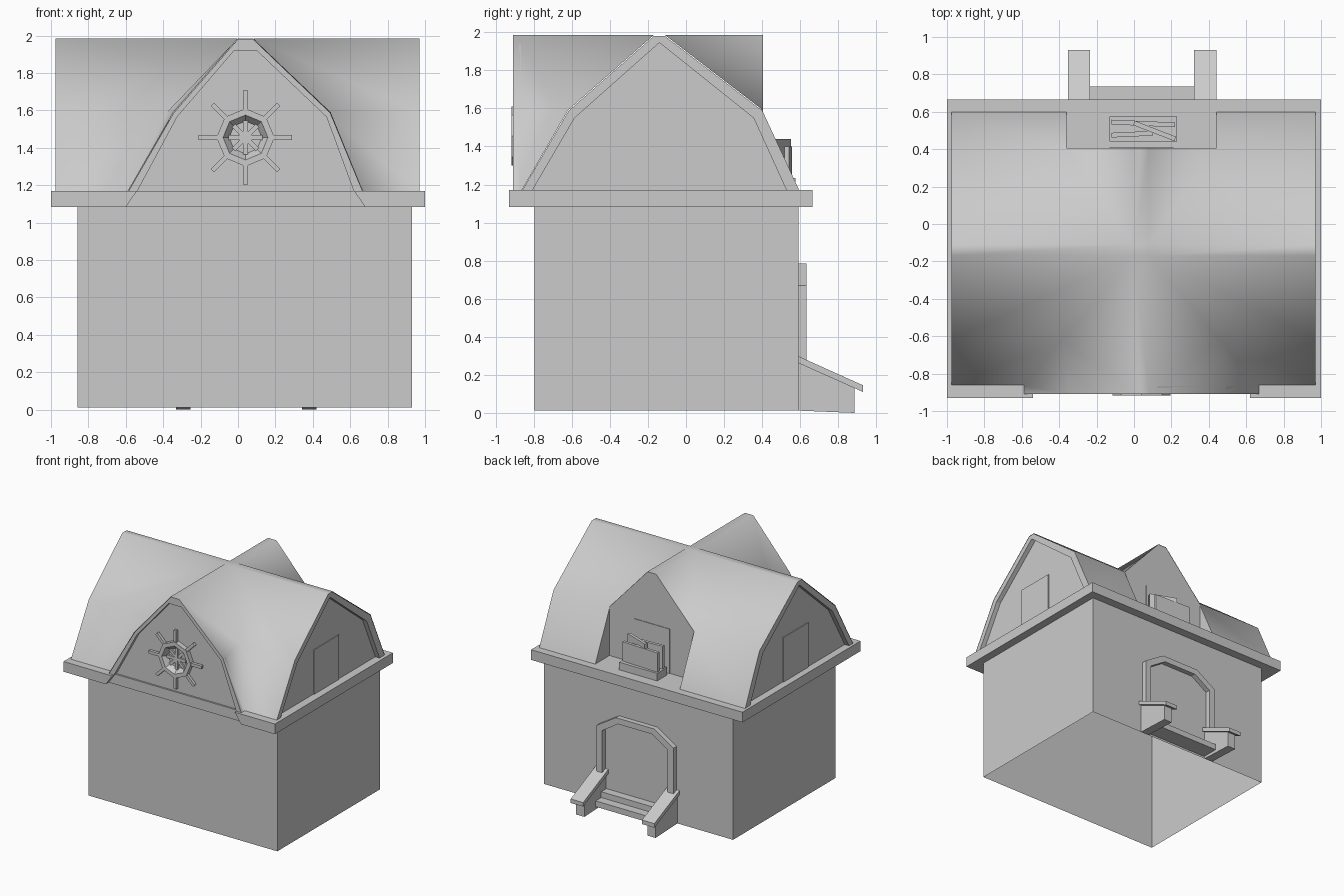
import bpy, math
from math import sin, cos, pi, radians

if "Cube" in bpy.data.objects:
    bpy.data.objects.remove(bpy.data.objects["Cube"], do_unlink=True)

grey = bpy.data.materials.new("light grey")
grey.use_nodes = True
grey.diffuse_color = (0.6, 0.6, 0.6, 1)
grey.node_tree.nodes["Principled BSDF"].inputs["Base Color"].default_value = (0.6, 0.6, 0.6, 1)


def mesh_object(name, verts, faces, smooth=False):
    mesh = bpy.data.meshes.new(name)
    mesh.from_pydata(verts, [], faces)
    mesh.materials.append(grey)
    obj = bpy.data.objects.new(name, mesh)
    bpy.context.collection.objects.link(obj)
    bpy.ops.object.select_all(action='DESELECT')
    obj.select_set(True)
    bpy.context.view_layer.objects.active = obj
    bpy.ops.object.mode_set(mode='EDIT')
    bpy.ops.mesh.select_all(action='SELECT')
    bpy.ops.mesh.remove_doubles(threshold=0.0005)
    bpy.ops.mesh.normals_make_consistent(inside=False)
    bpy.ops.object.mode_set(mode='OBJECT')
    if smooth:
        bpy.ops.object.shade_smooth_by_angle(angle=radians(85))
    return obj


def prism(name, axis, points, lo, hi, caps=True):
    """Extrude a closed outline along one axis from lo to hi."""
    place = {"x": lambda p, d: (d, p[0], p[1]),
             "y": lambda p, d: (p[0], d, p[1]),
             "z": lambda p, d: (p[0], p[1], d)}[axis]
    n = len(points)
    verts = [place(p, d) for d in (lo, hi) for p in points]
    faces = [[i, (i + 1) % n, (i + 1) % n + n, i + n] for i in range(n)]
    if caps:
        faces += [list(range(n))[::-1], list(range(n, 2 * n))]
    return mesh_object(name, verts, faces)


def box(name, x0, x1, y0, y1, z0, z1, caps=True):
    return prism(name, "z", [(x0, y0), (x1, y0), (x1, y1), (x0, y1)], z0, z1, caps)


def board(name, axis, start, end, width, lo, hi):
    """Straight bar between two points of a plane, extruded along the axis."""
    dx, dy = end[0] - start[0], end[1] - start[1]
    k = width / 2 / math.hypot(dx, dy)
    ox, oy = -dy * k, dx * k
    return prism(name, axis, [(start[0] + ox, start[1] + oy), (end[0] + ox, end[1] + oy),
                              (end[0] - ox, end[1] - oy), (start[0] - ox, start[1] - oy)], lo, hi)


# Open-bottomed walls and eave slab, with the front edge notched for the gable
box("walls", -0.858, 0.93, -0.797, 0.59, 0.012, 1.085, caps=False)
box("eave_slab", -1, 1, -0.89, 0.665, 1.083, 1.17)
prism("eave_front_right", "y", [(-1, 1.083), (-0.6, 1.083), (-0.54, 1.17), (-1, 1.17)], -0.93, -0.89)
prism("eave_front_left", "y", [(1, 1.083), (0.68, 1.083), (0.62, 1.17), (1, 1.17)], -0.93, -0.89)

# Roof skin: main and cross gambrels sharing valleys (levels: eave, break, ridge)
CX = 0.04
ENDS = {-1: -0.977, 1: 0.97}
heights = (1.165, 1.59, 1.985)
skin = []
front_y, rear_y = (-0.865, -0.62, -0.17), (0.6, 0.405, -0.11)
for ys, widths, gable_y, shift, start in ((front_y, (0.63, 0.42, 0.04), -0.91, 0.035, 0),
                                          (rear_y, (0.4, 0.4, 0.04), 0.405, 0, 1)):
    for s in ENDS:
        end = [(ENDS[s], y, z) for y, z in zip(ys, heights)]
        valley = [(CX + s * w, y, z) for w, y, z in zip(widths, ys, heights)]
        gable = [(x + (shift if k == 1 else 0), gable_y, z) for k, (x, y, z) in enumerate(valley)]
        for k in (0, 1):
            skin.append([end[k], end[k + 1], valley[k + 1], valley[k]])
            if k >= start:
                skin.append([valley[k], valley[k + 1], gable[k + 1], gable[k]])
    top = heights[2]
    skin.append([(CX + dx, y, top) for dx, y in
                 ((-0.04, ys[2]), (0.04, ys[2]), (0.04, gable_y), (-0.04, gable_y))])
for x0, x1 in ((ENDS[-1], CX - 0.04), (CX - 0.04, CX + 0.04), (CX + 0.04, ENDS[1])):
    skin.append([(x0, front_y[2], top), (x1, front_y[2], top), (x1, rear_y[2], top), (x0, rear_y[2], top)])
verts, faces = [], []
for quad in skin:
    faces.append(list(range(len(verts), len(verts) + 4)))
    verts += quad
mesh_object("roof_skin", verts, faces, smooth=True)

# Side gables: trim, recessed wall and door outline
main_outer = [(-0.863, 1.165), (-0.617, 1.587), (-0.168, 1.981), (-0.112, 1.981), (0.402, 1.587), (0.597, 1.165)]
main_inner = [(-0.81, 1.165), (-0.585, 1.55), (-0.14, 1.945), (0.355, 1.55), (0.53, 1.165)]
for side, s in (("right", -1), ("left", 1)):
    end = ENDS[s]
    wall = end - s * 0.04
    prism("gable_trim_" + side, "x", main_outer + main_inner[::-1], end, wall)
    prism("gable_wall_" + side, "x", main_inner, wall, wall - s * 0.02)
    box("gable_door_" + side, wall - 0.007, wall + 0.007, -0.31, 0.03, 1.165, 1.55)

# Front gable trim and wall
cross_outer = [(-0.587, 1.165), (-0.343, 1.587), (0, 1.981), (0.08, 1.981), (0.493, 1.587), (0.667, 1.165)]
cross_inner = [(-0.54, 1.165), (-0.325, 1.565), (-0.02, 1.92), (0.1, 1.92), (0.473, 1.565), (0.62, 1.165)]
prism("front_gable_trim", "y", cross_outer + cross_inner[::-1], -0.908, -0.87)
prism("front_gable_wall", "y", cross_inner, -0.875, -0.86)

# Rear gable wall and the cheeks of the cut in the roof
prism("rear_gable_wall", "y", [(-0.36, 1.165), (-0.36, 1.588), (0, 1.983), (0.08, 1.983),
                               (0.44, 1.588), (0.44, 1.165)], 0.395, 0.404)
for s in ENDS:
    x = CX + s * 0.4
    prism("roof_cheek", "x", [(0.4, 1.165), (0.4, 1.585), (0.597, 1.165)], x + s * 0.001, x + s * 0.01)
box("rear_gable_door", -0.13, 0.21, 0.4, 0.409, 1.165, 1.55)

# Ship's wheel on the front gable
CZ = 1.455


def polar(r, a):
    return CX + r * cos(a), CZ + r * sin(a)


verts, faces = [], []
for i in range(8):
    for r, y in ((0.155, -0.917), (0.12, -0.917), (0.085, -0.872), (0.155, -0.872)):
        x, z = polar(r, i * pi / 4)
        verts.append((x, y, z))
    a, b = i * 4, (i + 1) % 8 * 4
    faces += [[a + k, b + k, b + (k + 1) % 4, a + (k + 1) % 4] for k in range(4)]
mesh_object("wheel_rim", verts, faces)
for i in range(8):
    a = i * pi / 4
    board("wheel_handle", "y", polar(0.14, a), polar(0.25, a), 0.025, -0.91, -0.885)
    board("wheel_spoke", "y", polar(0, a), polar(0.09, a), 0.025, -0.892 + (i % 2) * 0.004, -0.87)

# Planter on the rear ledge with leaning boards
box("planter", -0.13, 0.23, 0.44, 0.575, 1.165, 1.235)
for start, end, top in (((-0.12, 0.545), (0.22, 0.53), 1.4),
                        ((0, 0.54), (0.22, 0.455), 1.44),
                        ((-0.12, 0.475), (0.1, 0.485), 1.43)):
    board("planter_board", "z", start, end, 0.025, 1.2, top)

# Rear door arch
arch_outer = [(-0.365, 0.1), (-0.365, 0.67), (-0.18, 0.785), (0.18, 0.785), (0.365, 0.67), (0.365, 0.1)]
arch_inner = [(0.31, 0.1), (0.31, 0.64), (0.16, 0.735), (-0.16, 0.735), (-0.31, 0.64), (-0.31, 0.1)]
prism("door_arch", "y", [(x + CX, z) for x, z in arch_outer + arch_inner], 0.59, 0.633)

# Rear steps between sloped side rails
box("lower_step", -0.25, 0.34, 0.59, 0.735, 0.03, 0.08)
box("upper_step", -0.25, 0.34, 0.59, 0.66, 0.08, 0.13)
for side, x0, x1 in (("right", -0.352, -0.235), ("left", 0.322, 0.44)):
    prism("rail_" + side, "x", [(0.59, 0.262), (0.93, 0.11), (0.93, 0.145), (0.59, 0.298)], x0, x1)
    prism("rail_block_" + side, "x", [(0.59, 0.012), (0.885, 0), (0.885, 0.13), (0.59, 0.265)],
          x0 + 0.02, x1 - 0.02)
